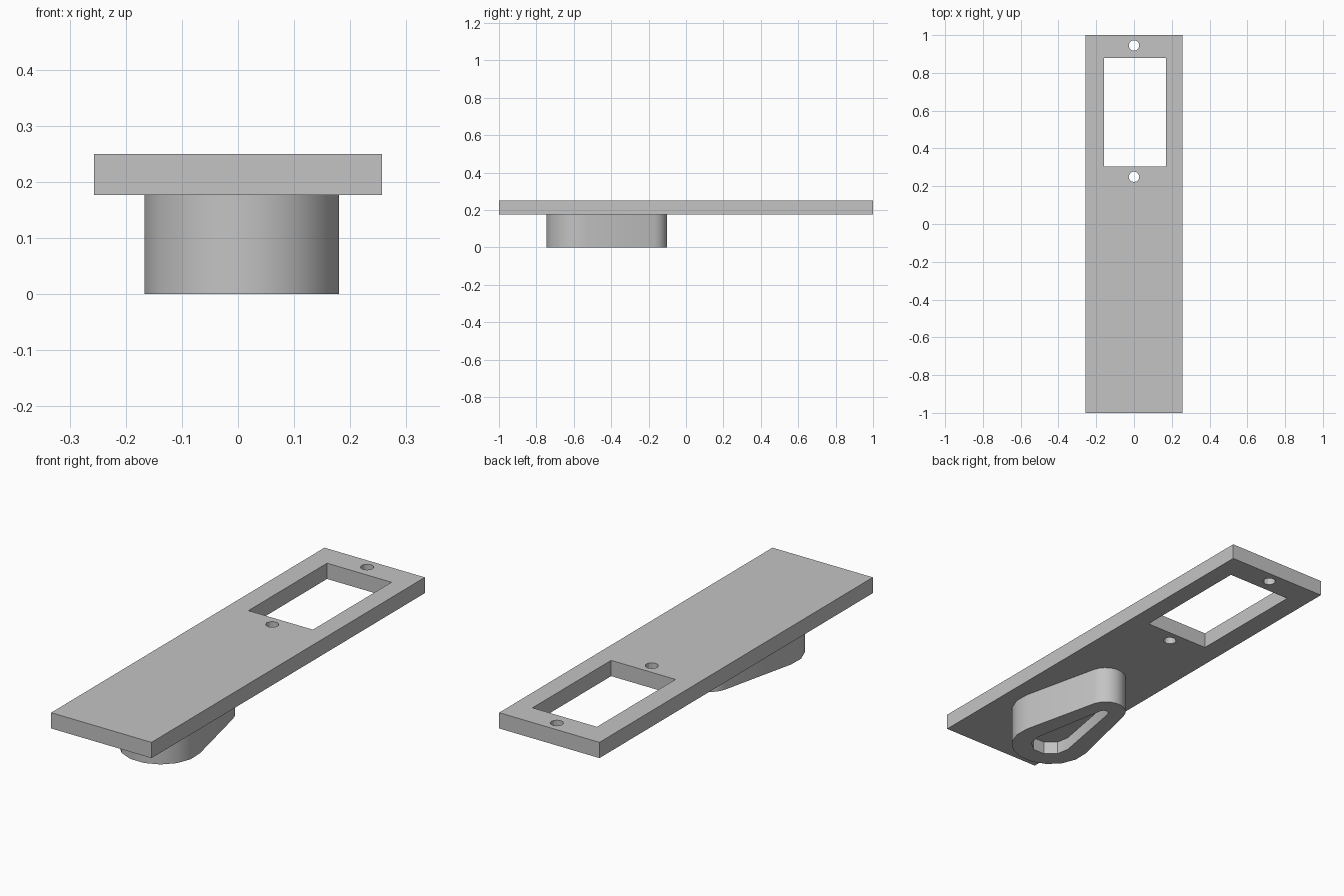
import bpy
import bmesh
from math import asin, cos, sin, pi, radians

cube = bpy.data.objects.get("Cube")
if cube:
    bpy.data.objects.remove(cube, do_unlink=True)

GREY = (0.55, 0.55, 0.55, 1)
grey = bpy.data.materials.new("plain grey")
grey.use_nodes = True
grey.diffuse_color = GREY
grey.node_tree.nodes["Principled BSDF"].inputs["Base Color"].default_value = GREY


def prism(name, outline, z0, z1):
    """Extrude a counter-clockwise outline from z0 to z1."""
    bm = bmesh.new()
    low = [bm.verts.new((x, y, z0)) for x, y in outline]
    high = [bm.verts.new((x, y, z1)) for x, y in outline]
    bm.faces.new(low[::-1])
    bm.faces.new(high)
    n = len(outline)
    for i in range(n):
        j = (i + 1) % n
        bm.faces.new((low[i], low[j], high[j], high[i]))
    mesh = bpy.data.meshes.new(name)
    bm.to_mesh(mesh)
    bm.free()
    mesh.materials.append(grey)
    obj = bpy.data.objects.new(name, mesh)
    bpy.context.collection.objects.link(obj)
    return obj


def rectangle(x0, x1, y0, y1):
    return [(x0, y0), (x1, y0), (x1, y1), (x0, y1)]


def arc(cx, cy, r, a0, a1, steps):
    angles = [a0 + (a1 - a0) * i / steps for i in range(steps + 1)]
    return [(cx + r * cos(a), cy + r * sin(a)) for a in angles]


def teardrop(cx, y_big, r_big, y_small, r_small, steps):
    """Two arcs of unequal radius joined by their common tangents."""
    t = asin((r_big - r_small) / (y_small - y_big))
    return (arc(cx, y_big, r_big, -pi - t, t, steps)
            + arc(cx, y_small, r_small, t, pi - t, steps))


def cut(target, cutter):
    """Subtract the cutter, apply the result and remove the cutter."""
    cutter.hide_render = True
    mod = target.modifiers.new("cut", 'BOOLEAN')
    mod.operation = 'DIFFERENCE'
    mod.solver = 'EXACT'
    mod.object = cutter
    bpy.ops.object.select_all(action='DESELECT')
    bpy.context.view_layer.objects.active = target
    target.select_set(True)
    bpy.ops.object.modifier_apply(modifier=mod.name)
    bpy.data.objects.remove(cutter, do_unlink=True)


# Flat plate with a rectangular window and two screw holes
PLATE_Z, TOP_Z = 0.177, 0.25
plate = prism("plate", rectangle(-0.257, 0.257, -1, 1), PLATE_Z, TOP_Z)
cut(plate, prism("window_cutter", rectangle(-0.16, 0.17, 0.305, 0.88), 0.1, 0.4))
for y in (0.25, 0.945):
    hole = arc(0, y, 0.028, 0, 2 * pi, 12)[:-1]
    cut(plate, prism("screw_hole_cutter", hole, 0.1, 0.4))

# Teardrop boss under the plate with a shallow recess in its underside
boss = prism("boss", teardrop(0.007, -0.574, 0.176, -0.19, 0.09, 9), 0, PLATE_Z)
cut(boss, prism("recess_cutter", teardrop(0.007, -0.574, 0.088, -0.205, 0.022, 5),
                -0.1, 0.06))
bpy.ops.object.shade_smooth_by_angle(angle=radians(30))
